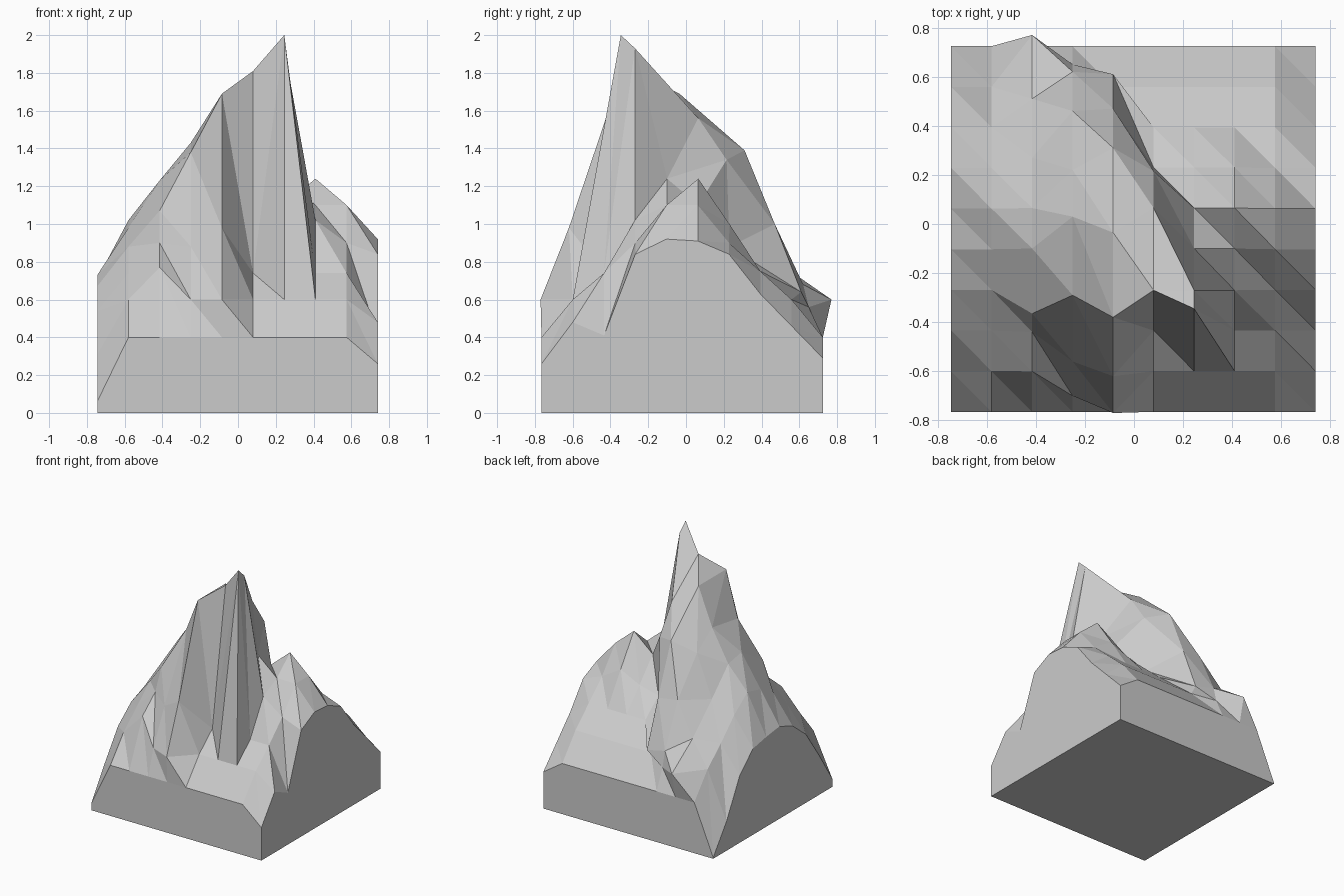
import bpy, bmesh

if "Cube" in bpy.data.objects:
    bpy.data.objects.remove(bpy.data.objects["Cube"])

N = 10
STEP = 0.165
X0, Y0 = -0.745, -0.765

# Gentle hill: one front-to-back height profile per kind of column
left_edge = [.06, .31, .54, .67, .73, .71, .68, .53, .23, .01]
left_slope = [.4, .6, .74, .88, .98, 1.02, .9, .74, .6, .4]
middle = [.4, .6, .74, .9, 1.1, 1.1, .9, .75, .6, .4]
right_edge = [.26, .48, .41, .84, .92, .91, .84, .63, .46, .29]
profiles = [left_edge, left_slope] + [middle] * 7 + [right_edge]

# Crag: for a column, first row and then the (y, z) of consecutive points
crag = {
    2: (1, [(-.6, .77), (-.44, .9), (-.365, 1.07), (-.1, 1.23), (.065, 1.2),
            (.27, 1.0), (.51, .78), (.77, .6)]),
    3: (1, [(-.7, .6), (-.56, .88), (-.29, 1.38), (.03, 1.43), (.22, 1.3),
            (.46, 1.02), (.62, .68), (.65, .56)]),
    4: (1, [(-.77, .6), (-.62, .98), (-.38, 1.69), (-.035, 1.69), (.31, 1.39),
            (.47, 1.0), (.61, .64)]),
    5: (3, [(-.27, 1.81), (.065, 1.56), (.215, 1.34), (.23, .88)]),
    6: (2, [(-.345, 2.0), (-.27, 1.93), (-.1, 1.24), (.065, 1.1), (.23, .92)]),
    7: (3, [(-.27, 1.02), (-.1, 1.1), (.065, 1.24), (.23, 1.0)]),
}

bm = bmesh.new()
grid = []
for i in range(N):
    col = [(Y0 + STEP * 1.003 * j, profiles[i][j]) for j in range(N)]
    if i in crag:
        start, pts = crag[i]
        col[start:start + len(pts)] = pts
    grid.append([bm.verts.new((X0 + STEP * i, y, z)) for y, z in col])

# Terrain surface, every cell split along the same diagonal
for i in range(N - 1):
    for j in range(N - 1):
        a, b = grid[i][j], grid[i + 1][j]
        c, d = grid[i + 1][j + 1], grid[i][j + 1]
        bm.faces.new((a, b, d))
        bm.faces.new((b, c, d))

# Vertical skirt and flat underside
rim = ([grid[i][0] for i in range(N)] + [grid[N - 1][j] for j in range(1, N)]
       + [grid[i][N - 1] for i in range(N - 2, -1, -1)]
       + [grid[0][j] for j in range(N - 2, 0, -1)])
foot = [bm.verts.new((v.co.x, v.co.y, 0)) for v in rim]
for k in range(len(rim)):
    m = (k + 1) % len(rim)
    bm.faces.new((foot[k], foot[m], rim[m], rim[k]))
bm.faces.new(foot[::-1])
bmesh.ops.recalc_face_normals(bm, faces=bm.faces)

mesh = bpy.data.meshes.new("mountain")
bm.to_mesh(mesh)
bm.free()
bpy.context.collection.objects.link(bpy.data.objects.new("mountain", mesh))
